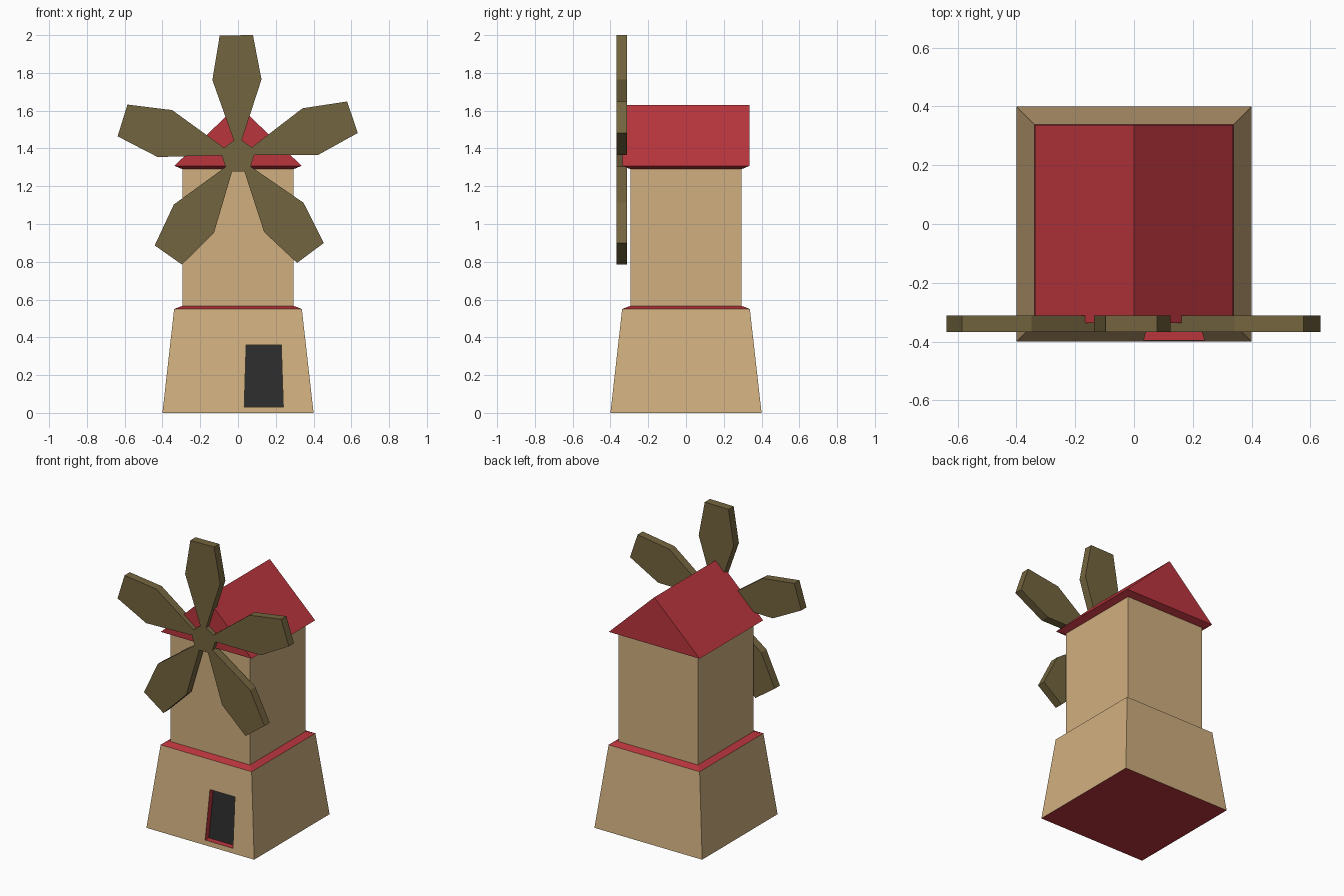
import bpy, bmesh, math

if "Cube" in bpy.data.objects:
    bpy.data.objects.remove(bpy.data.objects["Cube"])

def material(name, rgb):
    m = bpy.data.materials.new(name)
    m.diffuse_color = (*rgb, 1)
    m.use_nodes = True
    m.node_tree.nodes["Principled BSDF"].inputs["Base Color"].default_value = m.diffuse_color
    return m

RED = material("red_trim", (0.49, 0.036, 0.047))
TAN = material("tan_wall", (0.63, 0.43, 0.215))
WOOD = material("brown_wood", (0.175, 0.13, 0.05))
DARK = material("dark_door", (0.025, 0.025, 0.025))

def finish(bm, name, mats):
    me = bpy.data.meshes.new(name)
    bm.to_mesh(me)
    bm.free()
    for m in mats:
        me.materials.append(m)
    ob = bpy.data.objects.new(name, me)
    bpy.context.collection.objects.link(ob)
    return ob

def ring(bm, h, z):
    return [bm.verts.new((sx * h, sy * h, z)) for sx, sy in ((-1, -1), (1, -1), (1, 1), (-1, 1))]

def bridge(bm, a, b, mat=0):
    faces = []
    for i in range(4):
        j = (i + 1) % 4
        f = bm.faces.new((a[i], a[j], b[j], b[i]))
        f.material_index = mat
        faces.append(f)
    return faces

# Sloped base with red ledge and underside, and a recessed doorway in front
bm = bmesh.new()
low, high, ledge = ring(bm, 0.40, 0), ring(bm, 0.338, 0.55), ring(bm, 0.294, 0.567)
bm.faces.new(low[::-1])
walls = bridge(bm, low, high, 1)
bridge(bm, high, ledge)
bm.faces.remove(walls[0])

def wall_y(z):
    return -0.40 + 0.062 * z / 0.55

door = ((0.033, 0.032), (0.24, 0.032), (0.229, 0.36), (0.043, 0.36))
outer = [low[0], low[1], high[1], high[0]]
rim = [bm.verts.new((x, wall_y(z), z)) for x, z in door]
back = [bm.verts.new((x, wall_y(z) + 0.04, z)) for x, z in door]
bridge(bm, outer, rim, 1)
bridge(bm, rim, back)
bm.faces.new(back).material_index = 2
finish(bm, "base", [RED, TAN, DARK])

# Tower: red frame with a sunken tan panel on each side
bm = bmesh.new()
panels = bridge(bm, ring(bm, 0.294, 0.567), ring(bm, 0.294, 1.29))
bmesh.ops.inset_individual(bm, faces=panels, thickness=0.033, depth=-0.014)
for f in panels:
    f.material_index = 1
finish(bm, "tower", [RED, TAN])

# Gable roof with flared eaves, ridge running front to back
bm = bmesh.new()
neck, eave = ring(bm, 0.294, 1.29), ring(bm, 0.337, 1.308)
bridge(bm, neck, eave)
front, rear = (bm.verts.new((0, y, 1.63)) for y in (-0.337, 0.337))
bm.faces.new((eave[0], eave[1], front))
bm.faces.new((eave[2], eave[3], rear))
bm.faces.new((eave[1], eave[2], rear, front))
bm.faces.new((eave[3], eave[0], front, rear))
finish(bm, "roof", [RED])

# Sails: five blades joined at a small hub, cut from one plank
blade = ((0.084, -0.021), (0.405, -0.13), (0.64, -0.088),
         (0.64, 0.088), (0.405, 0.13), (0.084, 0.021))
bm = bmesh.new()
outline = []
for k in range(5):
    a = math.radians(90.8 + 72 * k)
    for r, w in blade:
        outline.append((r * math.cos(a) - w * math.sin(a),
                        1.359 + r * math.sin(a) + w * math.cos(a)))
near, far = ([bm.verts.new((x, y, z)) for x, z in outline] for y in (-0.367, -0.312))
bm.faces.new(near)
bm.faces.new(far[::-1])
for i in range(len(near)):
    j = (i + 1) % len(near)
    bm.faces.new((near[j], near[i], far[i], far[j]))
finish(bm, "sails", [WOOD])
